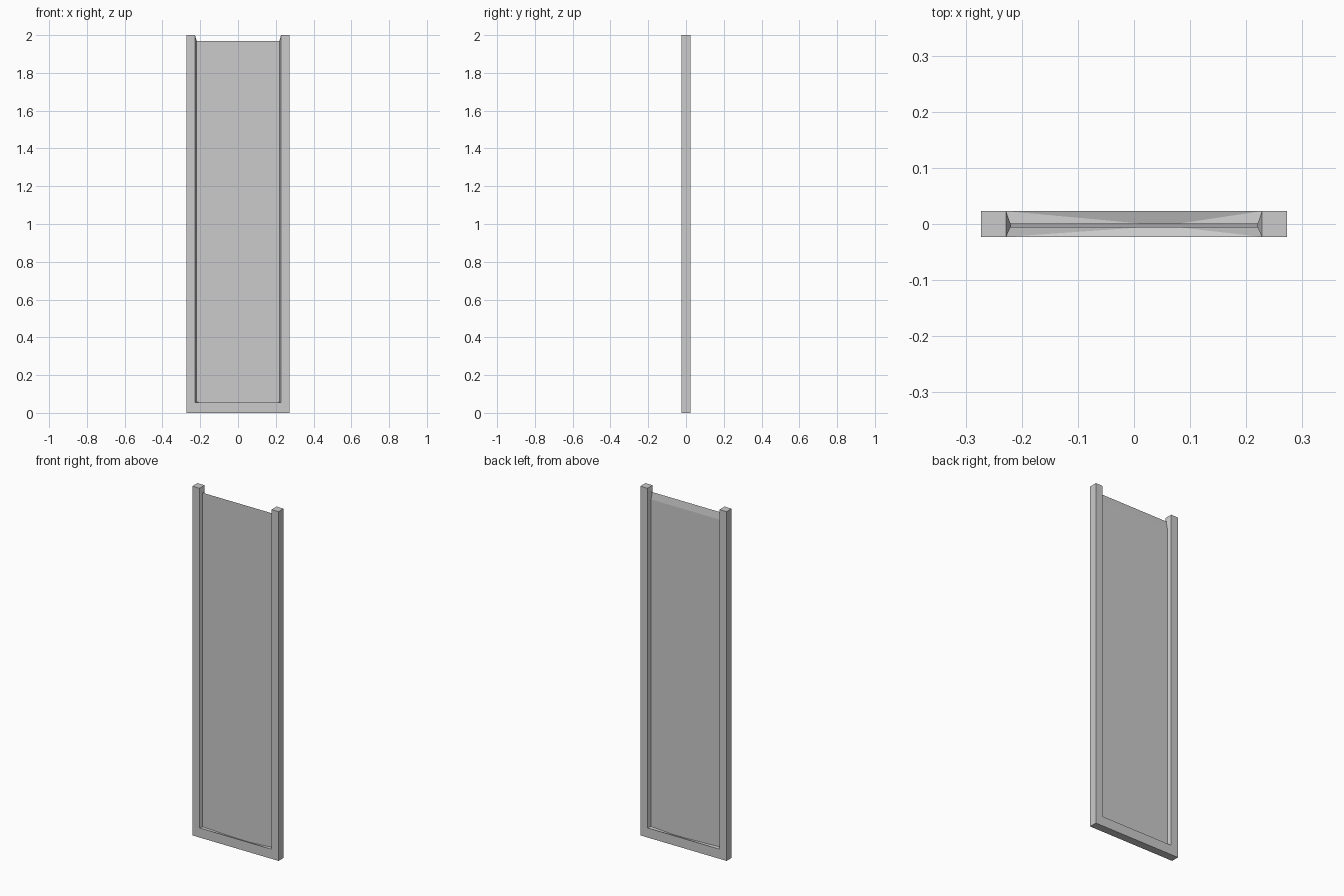
import bpy, bmesh

if "Cube" in bpy.data.objects:
    bpy.data.objects.remove(bpy.data.objects["Cube"])

D = 0.023                  # half depth of the frame
XO, XI, XP = 0.273, 0.228, 0.219   # outer edge, inner edge, panel-side edge
YM = -0.003                # middle plane of the panel


def make_object(name, bm):
    bmesh.ops.recalc_face_normals(bm, faces=bm.faces)
    mesh = bpy.data.meshes.new(name)
    bm.to_mesh(mesh)
    bm.free()
    ob = bpy.data.objects.new(name, mesh)
    bpy.context.collection.objects.link(ob)
    return ob


# U-shaped frame: flat front and back faces, faceted inner reveal
bm = bmesh.new()
outline = [(-XO, 0), (XO, 0), (XO, 2), (XI, 2), (XI, 0.055),
           (-XI, 0.055), (-XI, 2), (-XO, 2)]
front = [bm.verts.new((x, -D, z)) for x, z in outline]
back = [bm.verts.new((x, D, z)) for x, z in outline]
bm.faces.new(front)
bm.faces.new(back)
# outer walls and stile tops
for i in (0, 1, 2, 6, 7):
    j = (i + 1) % 8
    bm.faces.new((front[i], front[j], back[j], back[i]))
# ridges of the reveal, where the frame meets the panel
low_r, top_r, top_l, low_l = [bm.verts.new((x, YM, z)) for x, z in
                              ((XP, 0.057), (XP, 1.97), (-XP, 1.97), (-XP, 0.057))]
dip = bm.verts.new((0.055, YM, 0.047))
for side in (front, back):
    bm.faces.new((side[3], side[4], low_r, top_r))
    bm.faces.new((side[6], side[5], low_l, top_l))
    bm.faces.new((side[4], side[5], dip))
    bm.faces.new((side[4], dip, low_r))
    bm.faces.new((side[5], low_l, dip))
bm.faces.new((front[3], back[3], top_r))
bm.faces.new((front[6], back[6], top_l))
make_object("frame", bm)

# Thin panel whose top edge slopes away to the back
bm = bmesh.new()
profile = [(-0.006, 0.045), (0.001, 0.045), (0.001, 1.93), (-0.006, 1.97)]
left, right = [[bm.verts.new((x, y, z)) for y, z in profile] for x in (-0.222, 0.222)]
bm.faces.new(left)
bm.faces.new(right)
for i in range(4):
    j = (i + 1) % 4
    bm.faces.new((left[i], left[j], right[j], right[i]))
make_object("panel", bm)
